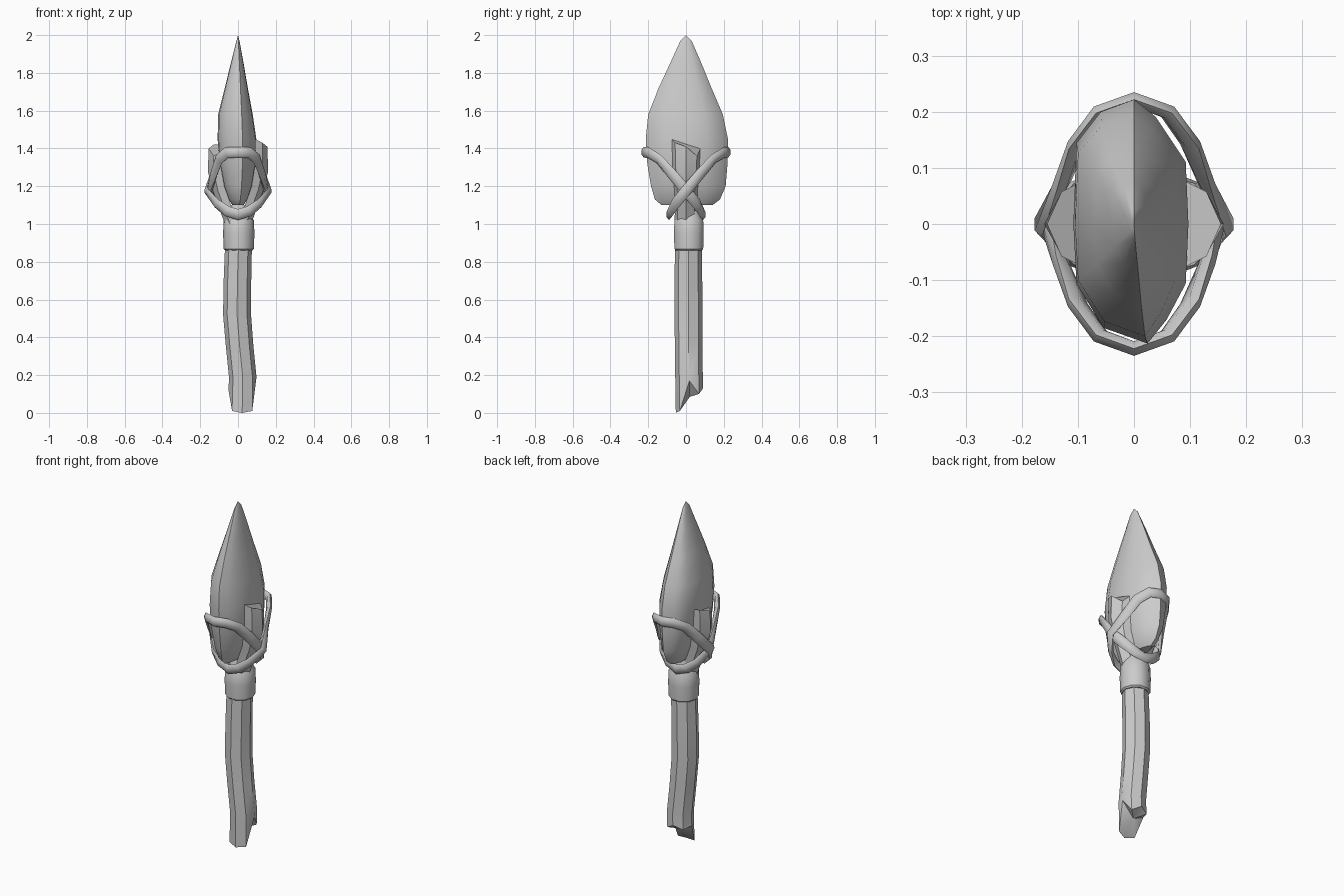
import bpy, math
from math import cos, sin, pi, radians
from mathutils import Vector

if "Cube" in bpy.data.objects:
    bpy.data.objects.remove(bpy.data.objects["Cube"])

grey = bpy.data.materials.new("plain_grey")
grey.use_nodes = True
grey.diffuse_color = (0.6, 0.6, 0.6, 1)
grey.node_tree.nodes["Principled BSDF"].inputs["Base Color"].default_value = (0.6, 0.6, 0.6, 1)


def loft(name, rings, closed=False, start=None, end=None, angle=40):
    """Skin a list of equal rings; cap the ends with a fan to a point or an n-gon."""
    n, verts, faces = len(rings[0]), [p for r in rings for p in r], []
    count = len(rings)
    for i in range(count if closed else count - 1):
        a, b = i * n, (i + 1) % count * n
        for j in range(n):
            k = (j + 1) % n
            faces.append((a + j, a + k, b + k, b + j))
    if not closed:
        for base, tip, flip in ((0, start, True), ((count - 1) * n, end, False)):
            loop = list(range(base, base + n))
            if flip:
                loop.reverse()
            if tip is None:
                faces.append(loop)
            else:
                verts.append(tip)
                faces += [(loop[j], loop[(j + 1) % n], len(verts) - 1) for j in range(n)]
    mesh = bpy.data.meshes.new(name)
    mesh.from_pydata([tuple(v) for v in verts], [], faces)
    mesh.materials.append(grey)
    obj = bpy.data.objects.new(name, mesh)
    bpy.context.collection.objects.link(obj)
    bpy.ops.object.select_all(action="DESELECT")
    obj.select_set(True)
    bpy.context.view_layer.objects.active = obj
    bpy.ops.object.mode_set(mode="EDIT")
    bpy.ops.mesh.select_all(action="SELECT")
    bpy.ops.mesh.normals_make_consistent(inside=False)
    bpy.ops.object.mode_set(mode="OBJECT")
    bpy.ops.object.shade_smooth_by_angle(angle=radians(angle))
    return obj


def circle(x, y, z, r, n=8):
    return [Vector((x + r * cos(2 * pi * j / n), y + r * sin(2 * pi * j / n), z)) for j in range(n)]


# Stone blade: knapped oval section scaled to each level
section = [(1, 0), (0.95, 0.5), (0.4, 0.86), (0, 1), (-0.55, 0.9), (-0.95, 0.65),
           (-1, 0), (-0.95, -0.5), (-0.5, -0.87), (0.25, -1), (0.6, -0.8), (0.95, -0.5)]
levels = [  # z, left x, right x, front y, back y
    (1.10, 0.03, 0.03, 0.13, 0.14), (1.13, 0.05, 0.05, 0.165, 0.18),
    (1.20, 0.075, 0.075, 0.185, 0.21), (1.32, 0.098, 0.095, 0.205, 0.22),
    (1.45, 0.108, 0.097, 0.213, 0.222), (1.58, 0.105, 0.078, 0.2, 0.195),
    (1.72, 0.07, 0.052, 0.145, 0.135), (1.86, 0.036, 0.028, 0.08, 0.078),
    (1.97, 0.008, 0.008, 0.03, 0.03)]
blade_rings = [[Vector((u * (xr if u > 0 else xl), v * (yb if v > 0 else yf), z)) for u, v in section]
               for z, xl, xr, yf, yb in levels]
loft("stone_blade", blade_rings, end=Vector((0, 0, 2)))

# Bent wooden shaft with a splintered lower end
break_z = [0.17, 0.10, 0.13, 0.11, 0.12, 0.01, 0, 0.01]
shaft = [circle(0.022, 0.018, 0, 0.072)]
for p, z in zip(shaft[0], break_z):
    p.z = z
    if z < 0.05:
        p.x = 0.022 + (p.x - 0.022) * 1.05
shaft += [circle(x, y, z, r) for x, y, z, r in (
    (0.025, 0.016, 0.19, 0.073), (0.008, 0.014, 0.36, 0.073), (-0.005, 0.013, 0.52, 0.074),
    (-0.003, 0.013, 0.7, 0.073), (0.003, 0.012, 0.9, 0.071))]
loft("broken_shaft", shaft, start=Vector((0.02, 0.02, 0.085)))

# Collar at the head of the shaft
loft("collar", [circle(0.004, 0.015, z, r, 10) for z, r in (
    (0.86, 0.072), (0.868, 0.08), (0.95, 0.083), (1.02, 0.08), (1.035, 0.07), (1.1, 0.06))])


# Two split wooden prongs gripping the blade, jagged on top
def prong(name, side, top):
    profile = [(0, -1), (0.6, -0.75), (1, 0), (0.6, 0.75), (0, 1)]
    rings = []
    for z, inner, outer, half in ((1.0, 0, 0.07, 0.062), (1.08, 0.03, 0.098, 0.058),
                                  (1.18, 0.065, 0.135, 0.062), (1.28, 0.085, 0.16, 0.072)):
        rings.append([Vector((side * (inner + (outer - inner) * u), half * v, z)) for u, v in profile])
    rings.append([Vector((side * (0.09 + 0.065 * u), 0.077 * v, z)) for (u, v), z in zip(profile, top)])
    loft(name, rings, angle=30)


prong("left_prong", 1, (1.45, 1.43, 1.41, 1.36, 1.40))
prong("right_prong", -1, (1.38, 1.36, 1.40, 1.42, 1.42))


# Leather straps: flat bands looping over one blade edge and under the other
def strap(name, front, lift):
    half = [(0, -0.222, 1.38), (0.06, -0.2, 1.378), (0.1, -0.145, 1.345), (0.128, -0.075, 1.265),
            (0.152 + lift, 0, 1.175), (0.115, 0.055, 1.11), (0.06, 0.08, 1.068), (0, 0.09, 1.05)]
    path = half + [(-x, y, z) for x, y, z in half[-2:0:-1]]
    path = [Vector((x, y * front, z)) for x, y, z in path]
    rings = []
    for i, p in enumerate(path):
        along = (path[(i + 1) % len(path)] - path[i - 1]).normalized()
        out = Vector((p.x, p.y, 0))
        out = (out - along * out.dot(along)).normalized()
        across = along.cross(out)
        rings.append([p + across * (0.029 * cos(a)) + out * (0.015 * sin(a))
                      for a in (j * pi / 3 for j in range(6))])
    loft(name, rings, closed=True, angle=60)


strap("front_strap", 1, 0.0)
strap("back_strap", -1, 0.012)
